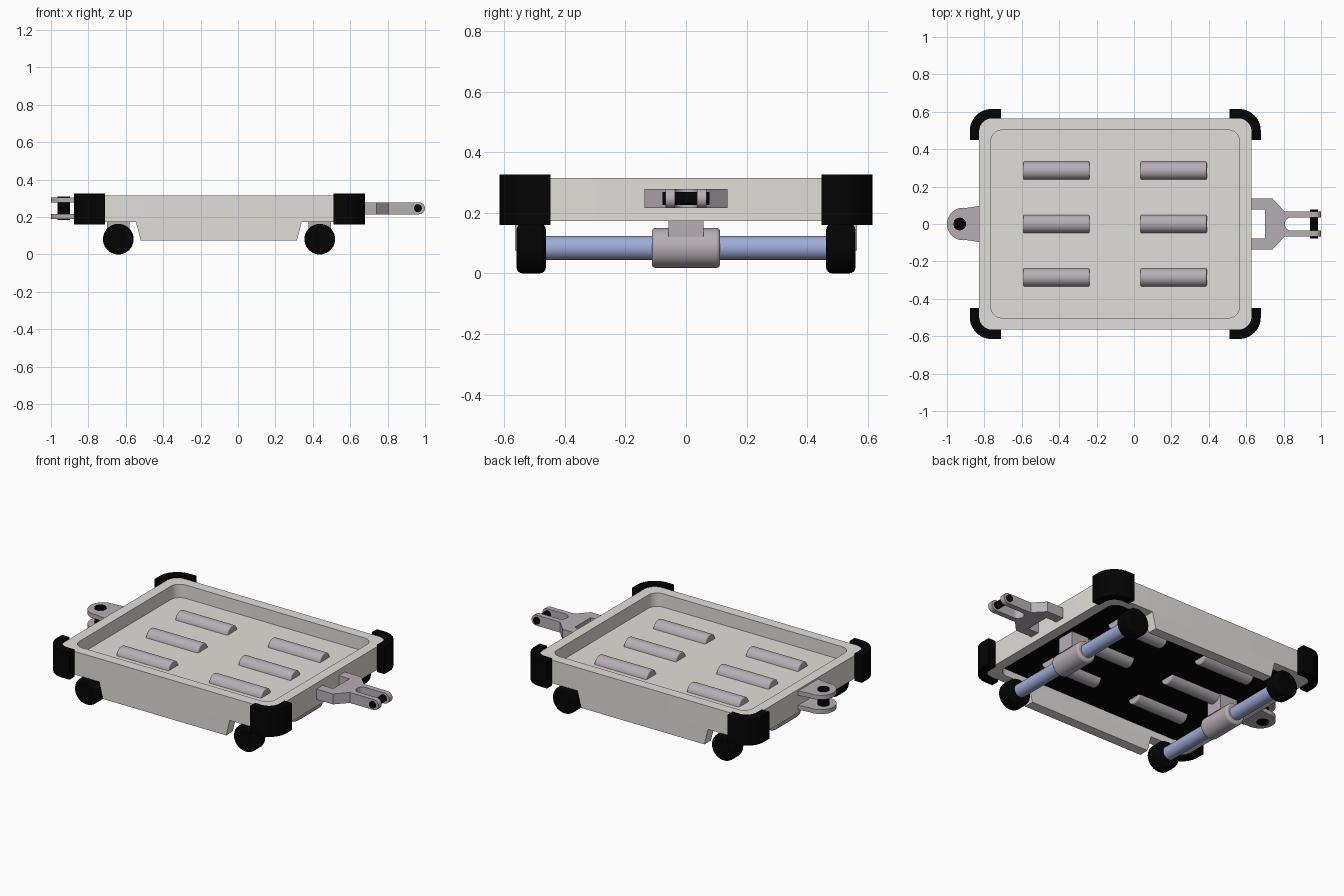
import bpy, bmesh
from math import sin, cos, pi, radians
from mathutils import Matrix

if "Cube" in bpy.data.objects:
    bpy.data.objects.remove(bpy.data.objects["Cube"])


def material(name, rgb):
    m = bpy.data.materials.new(name)
    m.use_nodes = True
    m.diffuse_color = (*rgb, 1)
    m.node_tree.nodes["Principled BSDF"].inputs["Base Color"].default_value = (*rgb, 1)
    return m


SHELL = material("warm light grey", (0.75, 0.735, 0.695))
METAL = material("mauve grey", (0.47, 0.425, 0.46))
RUBBER = material("black rubber", (0.001, 0.001, 0.001))
STEEL = material("pale blue steel", (0.34, 0.42, 0.69))


def finish(bm, name, *mats, bevel=0):
    bmesh.ops.recalc_face_normals(bm, faces=bm.faces)
    me = bpy.data.meshes.new(name)
    bm.to_mesh(me)
    bm.free()
    ob = bpy.data.objects.new(name, me)
    bpy.context.collection.objects.link(ob)
    for m in mats:
        me.materials.append(m)
    bpy.ops.object.select_all(action="DESELECT")
    ob.select_set(True)
    bpy.context.view_layer.objects.active = ob
    if bevel:
        mod = ob.modifiers.new("Bevel", "BEVEL")
        mod.width, mod.segments, mod.angle_limit = bevel, 4, radians(40)
    bpy.ops.object.shade_smooth_by_angle(angle=radians(35))
    return ob


def prism(name, outline, lo, hi, mat, axis="z"):
    """Extrude an outline along z, or an (x, z) outline along y."""
    bm = bmesh.new()
    place = (lambda p, d: (p[0], p[1], d)) if axis == "z" else (lambda p, d: (p[0], d, p[1]))
    rings = [[bm.verts.new(place(p, d)) for p in outline] for d in (lo, hi)]
    for r in rings:
        bm.faces.new(r)
    n = len(outline)
    for i in range(n):
        j = (i + 1) % n
        bm.faces.new((rings[0][i], rings[0][j], rings[1][j], rings[1][i]))
    return finish(bm, name, mat)


def rod(name, centre, radius, length, axis, mat, bevel=0, sides=40):
    bm = bmesh.new()
    turn = {"x": Matrix.Rotation(pi / 2, 4, "Y"), "y": Matrix.Rotation(pi / 2, 4, "X"),
            "z": Matrix.Identity(4)}[axis]
    bmesh.ops.create_cone(bm, cap_ends=True, segments=sides, radius1=radius, radius2=radius,
                          depth=length, matrix=Matrix.Translation(centre) @ turn)
    return finish(bm, name, mat, bevel=bevel)


def arc(cx, cy, r, a0, a1, n=10):
    return [(cx + r * cos(radians(a0 + (a1 - a0) * i / n)),
             cy + r * sin(radians(a0 + (a1 - a0) * i / n))) for i in range(n + 1)]


CX, HX, HY = -0.10, 0.728, 0.565      # deck centre and half sizes
WALL, LOW, TOP = 0.063, 0.173, 0.315
CEILING, FLOOR = 0.215, 0.233


def rounded_rect(inset, r):
    hx, hy = HX - inset, HY - inset
    pts = []
    for k, (sx, sy) in enumerate([(1, 1), (-1, 1), (-1, -1), (1, -1)]):
        pts += arc(CX + sx * (hx - r), sy * (hy - r), r, 90 * k, 90 * k + 90)
    return pts


# Rim of the tray
bm = bmesh.new()
outer, inner = rounded_rect(0, 0.07), rounded_rect(WALL, 0.06)
rings = [[bm.verts.new((x, y, z)) for x, y in loop]
         for loop, z in ((outer, LOW), (outer, TOP), (inner, TOP), (inner, LOW))]
for a, b in zip(rings, rings[1:] + rings[:1]):
    for i in range(len(a)):
        j = (i + 1) % len(a)
        bm.faces.new((a[i], a[j], b[j], b[i]))
finish(bm, "tray_rim", SHELL)

# Tray floor with a black underside
floor = prism("tray_floor", inner, CEILING, FLOOR, SHELL)
floor.data.materials.append(RUBBER)
for f in floor.data.polygons:
    f.material_index = 1 if f.normal.z < -0.5 else 0

# Side skirts hanging between the wheels
skirt = [(-0.545, LOW), (-0.52, 0.075), (0.315, 0.075), (0.34, LOW)]
for side, lo in (("right", -HY), ("left", HY - WALL)):
    prism("skirt_" + side, skirt, lo, lo + WALL, SHELL, axis="y")

# Corner bumpers wrapped around the deck corners
wrap, end, bend = 0.05, 0.117, 0.117
bumper = ([(HX - end, HY + wrap)]
          + arc(HX + wrap - bend, HY + wrap - bend, bend, 90, 0, 14)
          + [(HX + wrap, HY - end), (HX, HY - end)]
          + arc(HX - 0.07, HY - 0.07, 0.07, 0, 90) + [(HX - end, HY)])
for sx in (-1, 1):
    for sy in (-1, 1):
        prism("corner_bumper", [(CX + sx * x, sy * y) for x, y in bumper], 0.16, 0.327, RUBBER)

# Rollers set through the floor
for x in (-0.415, 0.212):
    for y in (-0.285, 0, 0.285):
        rod("roller", (x, y, 0.225), 0.049, 0.354, "x", METAL, bevel=0.006)

# Axles, sleeves, mounts and wheels
for x in (-0.64, 0.437):
    rod("axle", (x, 0, 0.084), 0.04, 0.96, "y", STEEL)
    rod("axle_sleeve", (x, 0, 0.084), 0.066, 0.226, "y", METAL, bevel=0.013)
    block = [(x - 0.06, -0.057), (x + 0.06, -0.057), (x + 0.06, 0.057), (x - 0.06, 0.057)]
    prism("axle_mount", block, 0.12, CEILING + 0.005, METAL)
    for y in (-0.511, 0.511):
        rod("wheel", (x, y, 0.082), 0.082, 0.097, "y", RUBBER, bevel=0.02)

# Fork coupling on the left end
half = [(0.70, 0.078), (0.62, 0.078), (0.62, 0.137), (0.74, 0.137), (0.805, 0.068),
        (0.967, 0.068), (0.967, 0.036)] + arc(0.842, 0, 0.036, 90, 180, 8)
fork = half + [(x, -y) for x, y in reversed(half[:-1])]
prism("fork_coupling", fork, 0.215, 0.279, METAL)
for y in (-0.052, 0.052):
    rod("fork_tip", (0.967, y, 0.247), 0.032, 0.032, "y", METAL)
rod("fork_pin", (0.962, 0, 0.247), 0.021, 0.154, "y", RUBBER)

# Twin plate coupling on the right end
lug = [(-0.82, 0.098)] + arc(-0.913, 0, 0.087, 80, 280, 24) + [(-0.82, -0.098)]
for z in (0.19, 0.278):
    prism("tongue_plate", lug, z, z + 0.027, METAL)
rod("tongue_pin", (-0.932, 0, 0.2475), 0.034, 0.127, "z", RUBBER)
